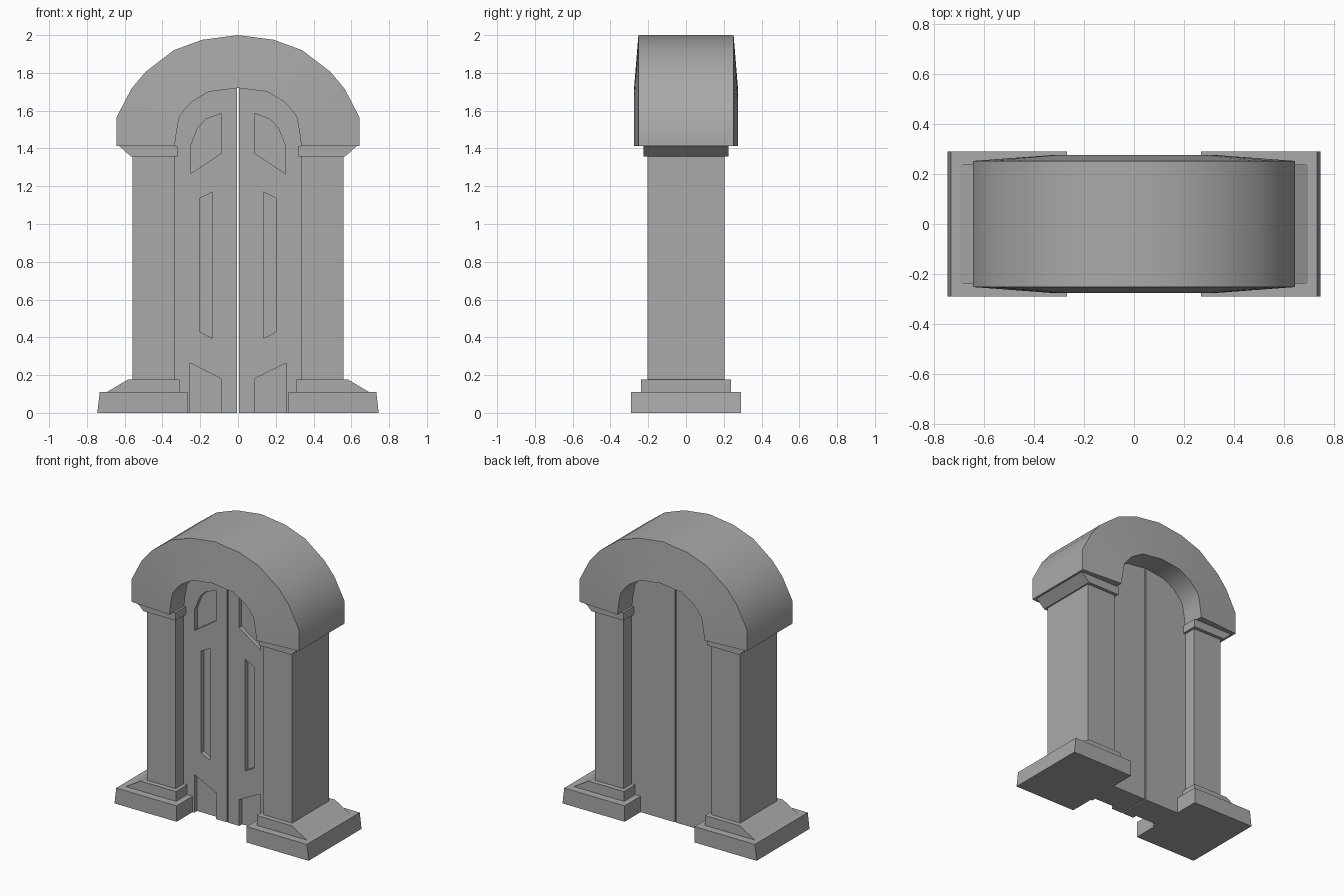
import bpy, bmesh, math

if "Cube" in bpy.data.objects:
    bpy.data.objects.remove(bpy.data.objects["Cube"], do_unlink=True)

GREY = (0.4, 0.4, 0.4, 1.0)
stone = bpy.data.materials.new("plain_grey")
stone.use_nodes = True
stone.diffuse_color = GREY
stone.node_tree.nodes["Principled BSDF"].inputs["Base Color"].default_value = GREY


def finish(name, bm):
    """Turn a bmesh into a named object with outward normals."""
    bmesh.ops.recalc_face_normals(bm, faces=bm.faces)
    mesh = bpy.data.meshes.new(name)
    bm.to_mesh(mesh)
    bm.free()
    mesh.materials.append(stone)
    obj = bpy.data.objects.new(name, mesh)
    bpy.context.collection.objects.link(obj)
    return obj


def prism(name, profile, y0, y1, side=1):
    """Extrude an x-z profile from y0 to y1; side -1 mirrors it in x."""
    bm = bmesh.new()
    face = bm.faces.new([bm.verts.new((side * x, y0, z)) for x, z in profile])
    moved = bmesh.ops.extrude_face_region(bm, geom=[face])["geom"]
    verts = [v for v in moved if isinstance(v, bmesh.types.BMVert)]
    bmesh.ops.translate(bm, verts=verts, vec=(0, y1 - y0, 0))
    return finish(name, bm)


def carve(obj, cutters):
    """Cut recesses into an object and drop the cutters."""
    for cutter in cutters:
        cutter.hide_render = True
        mod = obj.modifiers.new("recess", 'BOOLEAN')
        mod.operation = 'DIFFERENCE'
        mod.solver = 'EXACT'
        mod.object = cutter
    graph = bpy.context.evaluated_depsgraph_get()
    mesh = bpy.data.meshes.new_from_object(obj.evaluated_get(graph))
    obj.modifiers.clear()
    obj.data = mesh
    for cutter in cutters:
        bpy.data.objects.remove(cutter, do_unlink=True)


# Half profiles of the arch, from the crown down to the springing
outer = [(0, 2.0), (0.19, 1.975), (0.34, 1.92), (0.49, 1.805),
         (0.565, 1.715), (0.643, 1.565), (0.643, 1.413)]
inner = [(0, 1.72), (0.155, 1.70), (0.24, 1.65), (0.275, 1.615),
         (0.31, 1.57), (0.325, 1.49), (0.335, 1.413)]


def full(half):
    return [(-x, z) for x, z in reversed(half[1:])] + half


# Arch, slightly thicker along its inner edge
bm = bmesh.new()
rings = []
for (ox, oz), (ix, iz) in zip(full(outer), full(inner)):
    corners = [(ox, -0.252, oz), (ox, 0.252, oz), (ix, 0.275, iz), (ix, -0.275, iz)]
    rings.append([bm.verts.new(c) for c in corners])
for a, b in zip(rings, rings[1:]):
    for i in range(4):
        j = (i + 1) % 4
        bm.faces.new((a[i], a[j], b[j], b[i]))
bm.faces.new(rings[0])
bm.faces.new(rings[-1])
arch = finish("arch", bm)
bpy.ops.object.select_all(action='DESELECT')
arch.select_set(True)
bpy.context.view_layer.objects.active = arch
bpy.ops.object.shade_smooth_by_angle(angle=math.radians(30))

# Profiles of the parts on each side
base = [(0.268, 0), (0.745, 0), (0.732, 0.11), (0.268, 0.11)]
step = [(0.31, 0.11), (0.695, 0.11), (0.58, 0.178), (0.31, 0.178)]
pillar = [(0.336, 0.17), (0.558, 0.17), (0.558, 1.37), (0.336, 1.37)]
capital = [(0.32, 1.357), (0.567, 1.357), (0.63, 1.414), (0.32, 1.414)]
leaf = [(0.005, 0), (0.345, 0), (0.345, 1.413)]
leaf += [(max(x, 0.005), z + 0.008) for x, z in reversed(inner)]
panels = [
    [(0.09, -0.1), (0.255, -0.1), (0.255, 0.265), (0.09, 0.182)],
    [(0.135, 0.395), (0.203, 0.43), (0.203, 1.135), (0.135, 1.17)],
    [(0.088, 1.375), (0.252, 1.265), (0.252, 1.41), (0.215, 1.505),
     (0.17, 1.555), (0.088, 1.585)],
]

DOOR = 0.115
RECESS = 0.03
for label, side in (("left", 1), ("right", -1)):
    prism(label + "_base", base, -0.29, 0.29, side)
    prism(label + "_base_step", step, -0.237, 0.237, side)
    prism(label + "_pillar", pillar, -0.203, 0.203, side)
    prism(label + "_capital", capital, -0.226, 0.226, side)
    # Door leaf with three recessed front panels
    door = prism(label + "_door", leaf, -DOOR, DOOR, side)
    carve(door, [prism("panel_cutter", p, -DOOR - 0.1, -DOOR + RECESS, side)
                 for p in panels])
